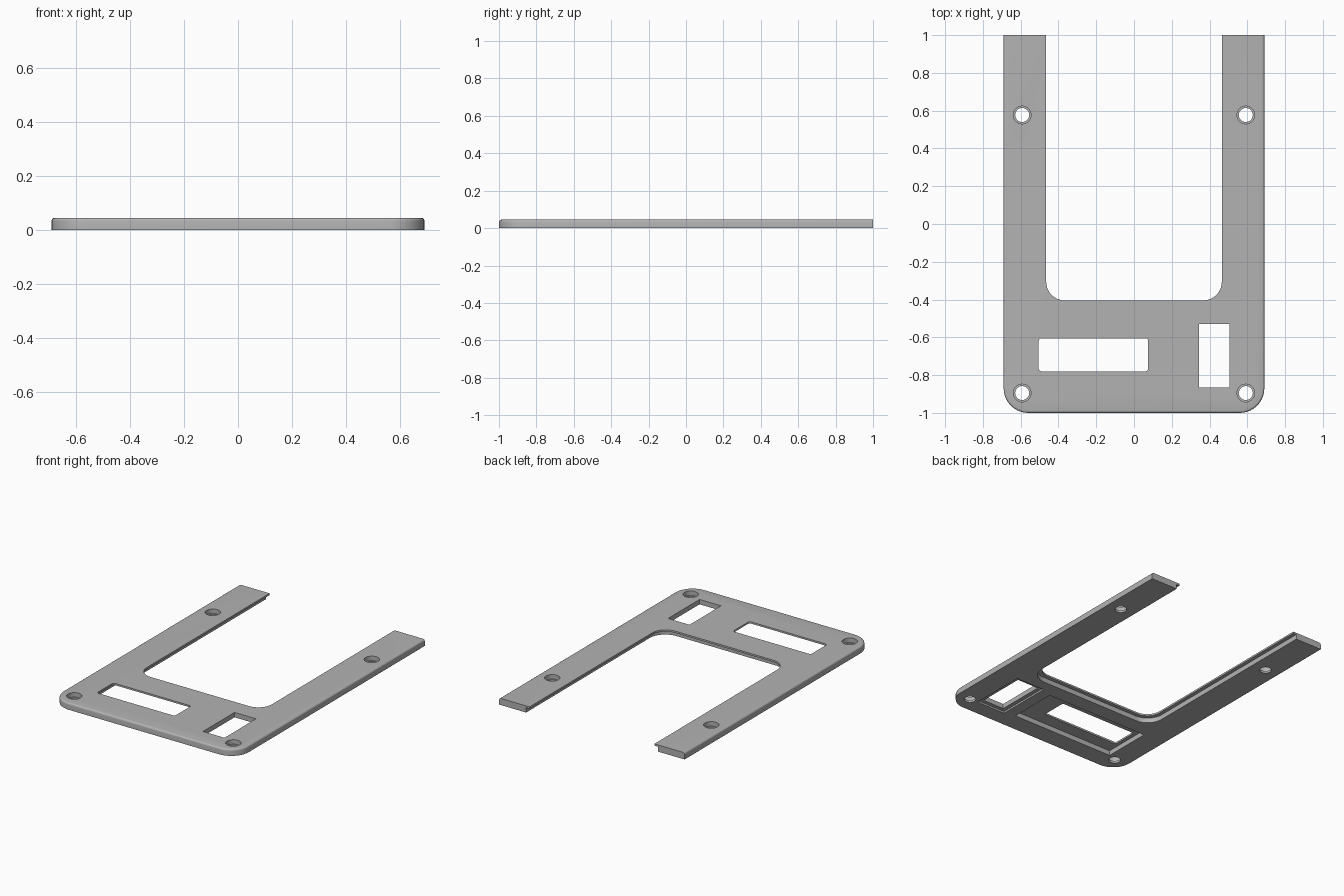
import bpy, bmesh
from math import pi, cos, sin, radians

cube = bpy.data.objects.get("Cube")
if cube:
    bpy.data.objects.remove(cube, do_unlink=True)

THICK = 0.045

grey = bpy.data.materials.new("plain grey")
grey.use_nodes = True
COLOUR = (0.45, 0.45, 0.45, 1)
grey.diffuse_color = COLOUR
grey.node_tree.nodes["Principled BSDF"].inputs["Base Color"].default_value = COLOUR


def rounded_rect(x0, x1, y0, y1, front_r=0, back_r=0, steps=10):
    """Outline running anticlockwise, with separate front and back corner radii."""
    corners = [(x0, y0, front_r, 1, 1, pi), (x1, y0, front_r, -1, 1, 1.5 * pi),
               (x1, y1, back_r, -1, -1, 0), (x0, y1, back_r, 1, -1, pi / 2)]
    pts = []
    for x, y, r, sx, sy, start in corners:
        if r == 0:
            pts.append((x, y))
            continue
        for i in range(steps + 1):
            a = start + i / steps * pi / 2
            pts.append((x + sx * r + r * cos(a), y + sy * r + r * sin(a)))
    return pts


def circle(x, y, r, n=32):
    return [(x + r * cos(2 * pi * i / n), y + r * sin(2 * pi * i / n)) for i in range(n)]


def prism(name, outline, z0, z1, round_top=0):
    bm = bmesh.new()
    base = bm.faces.new([bm.verts.new((x, y, z0)) for x, y in outline])
    top = bmesh.ops.extrude_face_region(bm, geom=[base])["geom"]
    for v in (g for g in top if isinstance(g, bmesh.types.BMVert)):
        v.co.z = z1
    bmesh.ops.recalc_face_normals(bm, faces=bm.faces)
    if round_top:
        # Round the top rim, leaving the open back end square
        rim = [e for e in bm.edges if all(v.co.z > z1 - 1e-5 for v in e.verts)
               and not all(v.co.y > 0.99 for v in e.verts)]
        bmesh.ops.bevel(bm, geom=rim, offset=round_top, segments=4,
                        profile=0.5, affect='EDGES')
    mesh = bpy.data.meshes.new(name)
    bm.to_mesh(mesh)
    bm.free()
    mesh.materials.append(grey)
    obj = bpy.data.objects.new(name, mesh)
    bpy.context.collection.objects.link(obj)
    return obj


# Plate blank
plate = prism("mounting_plate", rounded_rect(-0.69, 0.69, -1, 1, front_r=0.13),
              0, THICK, round_top=0.012)

# Open notch between the arms, with a wider rebate beneath its lip
cutters = [
    prism("notch_cutter", rounded_rect(-0.465, 0.465, -0.405, 1.2, front_r=0.1), -0.1, 0.1),
    prism("notch_rebate_cutter", rounded_rect(-0.49, 0.49, -0.43, 1.3, front_r=0.115), -0.12, 0.033),
    # Wide slot and its deep pocket underneath
    prism("slot_cutter", rounded_rect(-0.505, 0.075, -0.78, -0.605, 0.015, 0.015, 4), -0.1, 0.1),
    prism("slot_pocket_cutter", rounded_rect(-0.53, 0.24, -0.87, -0.535), -0.12, 0.033),
    # Tall window and its shallow ledge underneath
    prism("window_cutter", rounded_rect(0.345, 0.505, -0.865, -0.53), -0.1, 0.1),
    prism("window_ledge_cutter", rounded_rect(0.317, 0.533, -0.89, -0.505), -0.12, 0.012),
]

# Stepped screw holes
for x in (-0.592, 0.592):
    for y in (-0.895, 0.577):
        cutters.append(prism("hole_cutter", circle(x, y, 0.037), -0.1, 0.1))
        cutters.append(prism("counterbore_cutter", circle(x, y, 0.047), 0.015, 0.12))

# Cut everything, then bake the result and drop the cutters
for c in cutters:
    c.hide_render = True
    mod = plate.modifiers.new(c.name, 'BOOLEAN')
    mod.operation = 'DIFFERENCE'
    mod.solver = 'EXACT'
    mod.object = c
depsgraph = bpy.context.evaluated_depsgraph_get()
baked = bpy.data.meshes.new_from_object(plate.evaluated_get(depsgraph))
plate.modifiers.clear()
plate.data = baked
baked.materials.clear()
baked.materials.append(grey)
for p in baked.polygons:
    p.material_index = 0
for c in cutters:
    bpy.data.objects.remove(c, do_unlink=True)

# Smooth the curved walls, keep the edges sharp
bpy.ops.object.select_all(action='DESELECT')
plate.select_set(True)
bpy.context.view_layer.objects.active = plate
bpy.ops.object.shade_smooth_by_angle(angle=radians(30))
